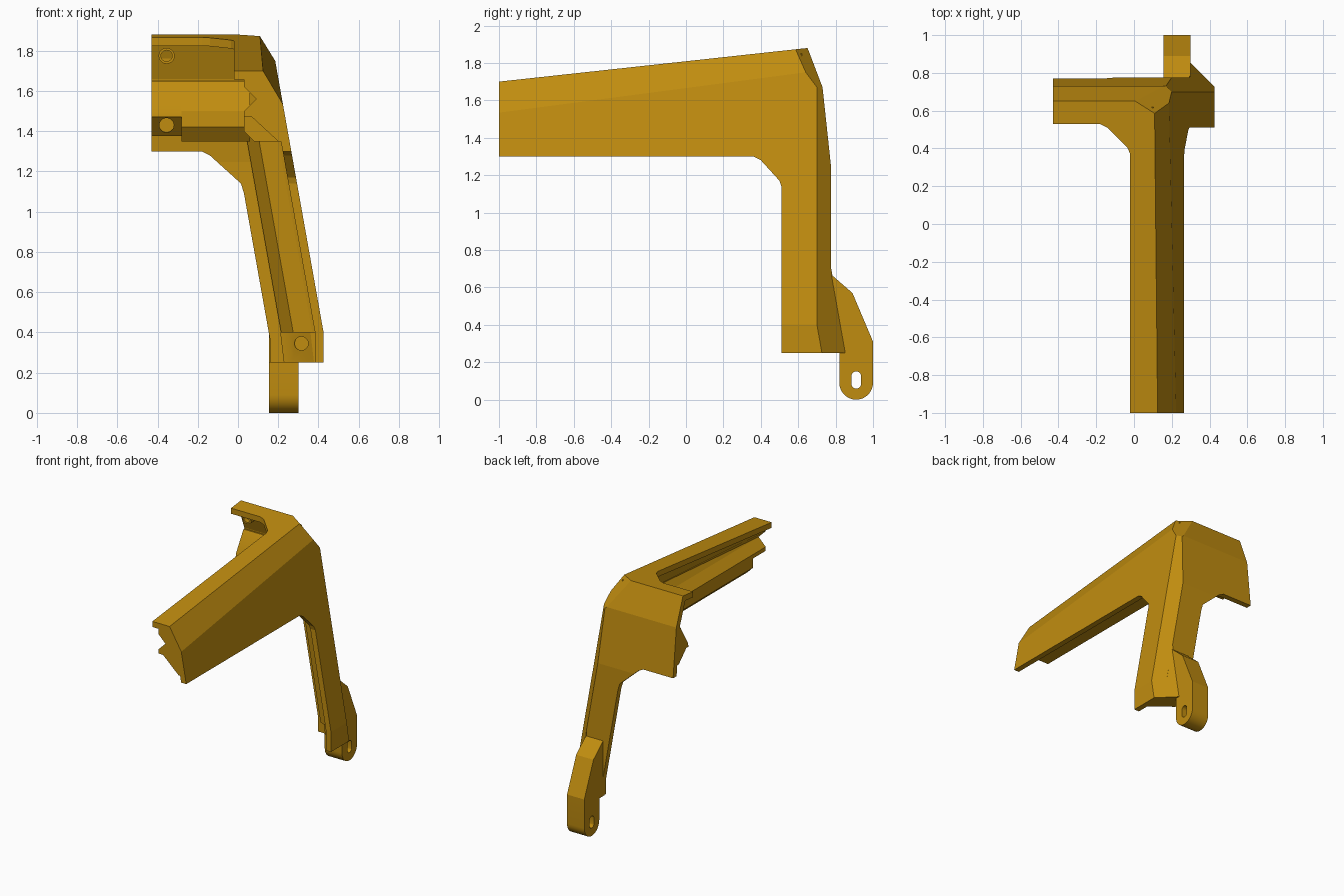
import bpy, bmesh, math
from mathutils import Vector

if "Cube" in bpy.data.objects:
    bpy.data.objects.remove(bpy.data.objects["Cube"])

mat = bpy.data.materials.new("amber_plastic")
mat.diffuse_color = (0.53, 0.265, 0.005, 1)
mat.use_nodes = True
mat.node_tree.nodes["Principled BSDF"].inputs["Base Color"].default_value = mat.diffuse_color


def finish(name, bm):
    bmesh.ops.recalc_face_normals(bm, faces=bm.faces)
    me = bpy.data.meshes.new(name)
    bm.to_mesh(me)
    bm.free()
    me.materials.append(mat)
    ob = bpy.data.objects.new(name, me)
    bpy.context.collection.objects.link(ob)
    return ob


def prism(name, pts, axis, a, b, shear=0.0, end=None):
    """Loft a 2D profile along an axis; shear slides x, end swaps the far profile."""
    def place(p, t, s):
        u, v = p
        return {"x": (t, u, v), "y": (u, t, v), "z": (u + s, v, t)}[axis]
    bm = bmesh.new()
    lo = [bm.verts.new(place(p, a, 0)) for p in pts]
    hi = [bm.verts.new(place(p, b, shear)) for p in (end or pts)]
    bm.faces.new(lo)
    bm.faces.new(hi)
    n = len(pts)
    for i in range(n):
        j = (i + 1) % n
        bm.faces.new((lo[i], lo[j], hi[j], hi[i]))
    return finish(name, bm)


def box(name, x0, x1, y0, y1, z0, z1):
    return prism(name, [(x0, y0), (x1, y0), (x1, y1), (x0, y1)], "z", z0, z1)


def circle(cx, cy, r, n=20, a0=0.0, a1=2 * math.pi, closed=True):
    m = n if closed else n - 1
    return [(cx + r * math.cos(a0 + (a1 - a0) * i / m),
             cy + r * math.sin(a0 + (a1 - a0) * i / m)) for i in range(n)]


def cut(ob, cutters):
    """Subtract the cutters, bake the result and remove the cutters."""
    for c in cutters:
        c.hide_render = True
        m = ob.modifiers.new("cut", "BOOLEAN")
        m.operation = "DIFFERENCE"
        m.solver = "EXACT"
        m.object = c
    dg = bpy.context.evaluated_depsgraph_get()
    dg.update()
    me = bpy.data.meshes.new_from_object(ob.evaluated_get(dg))
    ob.modifiers.clear()
    ob.data = me
    for c in cutters:
        bpy.data.objects.remove(c)


# Outer faces of the three-armed corner: (point, outward normal)
def three(a, b, c):
    a, b, c = Vector(a), Vector(b), Vector(c)
    n = (b - a).cross(c - a).normalized()
    return a, (n if n.dot(a - Vector((-0.4, -0.5, 0.5))) > 0 else -n)


PLANES = [
    (Vector((0, 0.65, 1.88)), Vector((0, -0.109, 1)).normalized()),      # top
    (Vector((0.185, 0, 1.75)), Vector((1, 0, 0.178)).normalized()),      # right
    (Vector((0, 0.73, 1.67)), Vector((0, 1, 0.107)).normalized()),       # back
    (Vector((0, 0.73, 1.67)), Vector((0, 0.21, 0.08)).normalized()),     # back bevel
    three((0.125, -1, 1.70), (0.22, -1, 1.54), (0.185, 0.64, 1.75)),     # right bevel
    three((0, 0.655, 1.88), (0.11, 0.585, 1.873), (0.199, 0.70, 1.67)),  # corner
    (Vector((0.425, 0.70, 0.40)), Vector((1, 1, 0.178)).normalized()),   # leg chamfer
]


def hull(name, t, lo):
    ob = box(name, lo[0], 0.425 - t, lo[1], 0.775 - t, lo[2], 2.0)
    bm = bmesh.new()
    bm.from_mesh(ob.data)
    bpy.data.objects.remove(ob)
    for p, n in PLANES:
        geom = bm.verts[:] + bm.edges[:] + bm.faces[:]
        r = bmesh.ops.bisect_plane(bm, geom=geom, dist=1e-6, plane_co=p - n * t,
                                   plane_no=n, clear_outer=True)
        edges = [e for e in r["geom_cut"] if isinstance(e, bmesh.types.BMEdge)]
        if len(edges) > 2:
            bmesh.ops.contextual_create(bm, geom=edges)
    return finish(name, bm)


# Thin outer shell, trimmed to three flanges with angled inner corners
shell = hull("corner_shell", 0, (-0.43, -1, 0.25))
cut(shell, [
    hull("hollow", 0.042, (-2, -2, -1)),
    prism("top_trim", [(-2, -2), (-0.02, -2), (-0.02, 0.37), (-0.035, 0.405),
                       (-0.14, 0.51), (-0.18, 0.53), (-2, 0.53)], "z", -1, 3),
    prism("side_trim", [(-2, -1), (0.51, -1), (0.51, 1.14), (0.50, 1.17),
                        (0.40, 1.28), (0.36, 1.30), (-2, 1.30)], "x", -2, 2),
    prism("back_trim", [(-2, -1), (0.16, -1), (0.16, 0.36), (0.03, 1.09),
                        (0.015, 1.14), (-0.14, 1.28), (-0.18, 1.30), (-2, 1.30)],
          "y", -2, 2),
])

# Forward arm: lower core, its bevelled end piece and the tapering upper rail
prism("front_arm_core", [(0.15, 1.65), (0.09, 1.56), (0.03, 1.50), (0.03, 1.40),
                         (0.08, 1.35), (0.235, 1.35), (0.235, 1.40), (0.19, 1.60)],
      "y", -0.85, 0.66)
prism("front_arm_end", [(0.14, 1.62), (0.09, 1.56), (0.03, 1.50), (0.03, 1.47),
                        (0.07, 1.47), (0.20, 1.35), (0.235, 1.35), (0.235, 1.40),
                        (0.19, 1.55)], "y", -1, -0.85)
prism("front_arm_rail", [(0.03, 1.68), (0.03, 1.62), (0.09, 1.56), (0.19, 1.56),
                         (0.12, 1.68)], "y", -1, 0.62,
      end=[(0.06, 1.85), (0.065, 1.83), (0.14, 1.65), (0.18, 1.65), (0.10, 1.85)])

# Left arm: core and bevelled end piece with a blind screw hole
prism("left_arm_core", [(0.70, 1.65), (0.68, 1.65), (0.59, 1.50), (0.585, 1.42),
                        (0.64, 1.35), (0.745, 1.35), (0.74, 1.42)], "x", -0.28, 0.06)
left_end = prism("left_arm_end", [(0.70, 1.65), (0.68, 1.65), (0.59, 1.50),
                                  (0.585, 1.47), (0.61, 1.47), (0.70, 1.38),
                                  (0.745, 1.38), (0.74, 1.42)], "x", -0.43, -0.28)
cut(left_end, [prism("hole", circle(-0.355, 1.43, 0.036), "y", 0.4, 0.70)])

# Leg: faceted slanted core and recessed foot with a blind screw hole
prism("leg_core", [(0.04, 0.75), (0.04, 0.71), (0.10, 0.60), (0.195, 0.565),
                   (0.215, 0.555), (0.215, 0.71), (0.185, 0.75)],
      "z", 1.38, 0.40, shear=0.178 * 0.98)
leg_end = prism("leg_end", [(0.21, 0.75), (0.21, 0.72), (0.25, 0.70), (0.36, 0.60),
                            (0.39, 0.59), (0.39, 0.69), (0.36, 0.75)],
                "z", 0.40, 0.25, shear=0.018)
cut(leg_end, [prism("hole", circle(0.315, 0.345, 0.034), "y", 0.4, 0.70)])

# Raised ring around the upper screw hole
boss = prism("upper_screw_boss", circle(-0.355, 1.775, 0.04), "y", 0.615, 0.67)
cut(boss, [prism("hole", circle(-0.355, 1.775, 0.028), "y", 0.5, 0.65)])

# Hinge tab with a slotted hole, behind the foot of the leg
tab = prism("hinge_tab", [(0.76, 0.25), (0.745, 0.67), (0.775, 0.67), (0.89, 0.57),
                          (1.0, 0.31)]
            + circle(0.91, 0.09, 0.09, 17, 0, -math.pi, closed=False)
            + [(0.82, 0.25)], "x", 0.155, 0.30)
slot = (circle(0.91, 0.125, 0.026, 9, 0, math.pi, closed=False)
        + circle(0.91, 0.085, 0.026, 9, math.pi, 2 * math.pi, closed=False))
cut(tab, [prism("slot", slot, "x", 0, 0.5)])

# Chamfer wedge joining the leg to the tab
bm = bmesh.new()
for p in [(0.295, 0.77, 0.7365), (0.295, 0.8565, 0.25), (0.3815, 0.77, 0.25),
          (0.295, 0.77, 0.25)]:
    bm.verts.new(p)
bmesh.ops.convex_hull(bm, input=bm.verts[:])
finish("tab_wedge", bm)

# Smooth the round parts only, keep the facets flat
for ob in (tab, boss, left_end, leg_end):
    bpy.ops.object.select_all(action="DESELECT")
    ob.select_set(True)
    bpy.context.view_layer.objects.active = ob
    bpy.ops.object.shade_smooth_by_angle(angle=math.radians(22))
